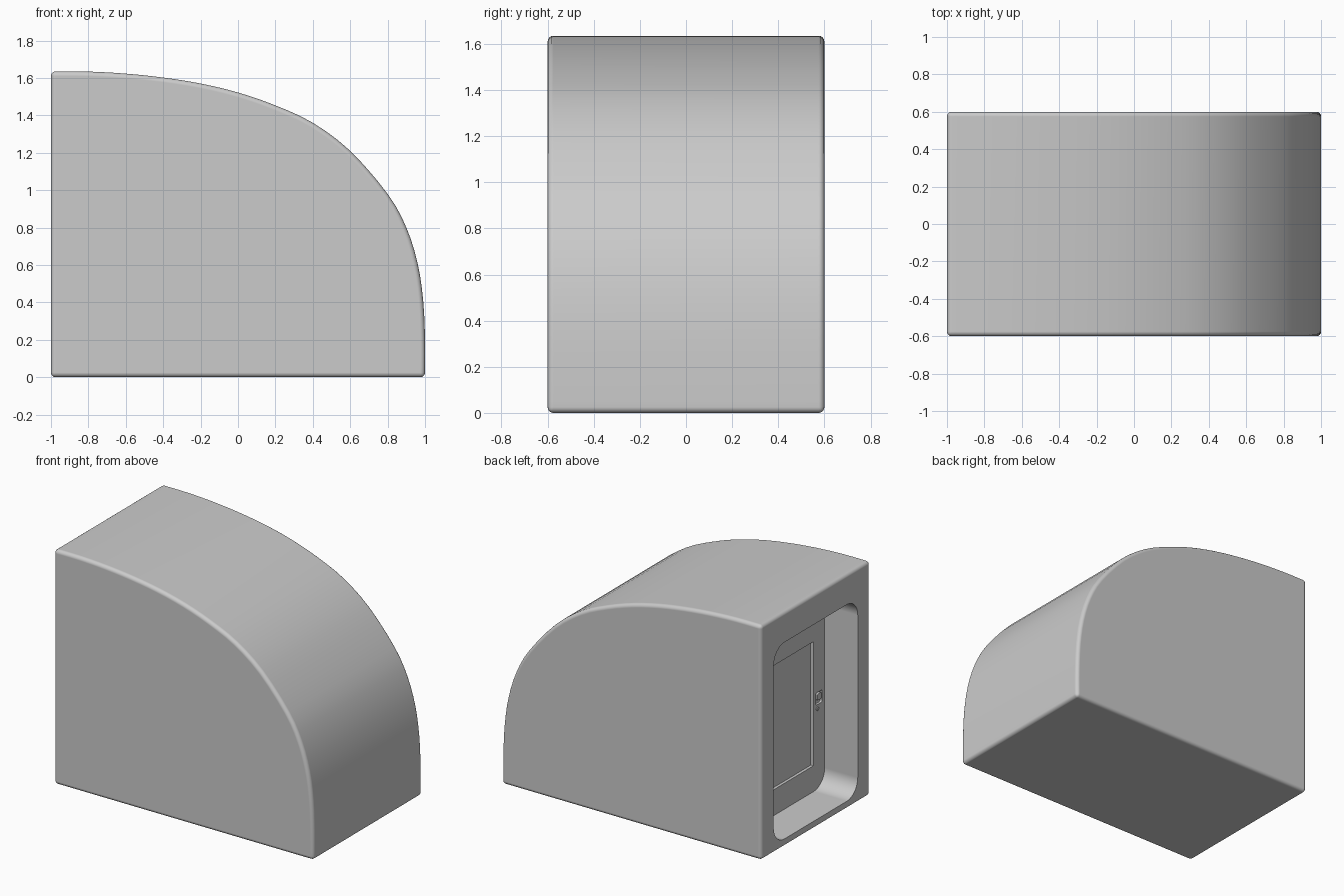
import bpy, bmesh, math
from mathutils import Vector

if "Cube" in bpy.data.objects:
    bpy.data.objects.remove(bpy.data.objects["Cube"])


def prism(name, loop, offset):
    """Solid made by sweeping a closed loop of points along an offset."""
    bm = bmesh.new()
    face = bm.faces.new([bm.verts.new(p) for p in loop])
    swept = bmesh.ops.extrude_face_region(bm, geom=[face])
    verts = [g for g in swept["geom"] if isinstance(g, bmesh.types.BMVert)]
    bmesh.ops.translate(bm, verts=verts, vec=offset)
    bmesh.ops.recalc_face_normals(bm, faces=bm.faces)
    mesh = bpy.data.meshes.new(name)
    bm.to_mesh(mesh)
    bm.free()
    obj = bpy.data.objects.new(name, mesh)
    bpy.context.collection.objects.link(obj)
    return obj


def rounded_block(name, x0, x1, y0, y1, z0, z1, r, steps=8):
    """Block along x with a rounded rectangular section in y and z."""
    loop = []
    for i, (cy, cz) in enumerate([(y1 - r, z1 - r), (y0 + r, z1 - r),
                                  (y0 + r, z0 + r), (y1 - r, z0 + r)]):
        for k in range(steps + 1):
            a = math.pi / 2 * (i + k / steps)
            loop.append((x0, cy + r * math.cos(a), cz + r * math.sin(a)))
    return prism(name, loop, (x1 - x0, 0, 0))


def apply_all(obj):
    bpy.ops.object.select_all(action='DESELECT')
    bpy.context.view_layer.objects.active = obj
    obj.select_set(True)
    for m in list(obj.modifiers):
        bpy.ops.object.modifier_apply(modifier=m.name)


def smooth(obj):
    apply_all(obj)
    bpy.ops.object.shade_smooth_by_angle(angle=math.radians(32))
    obj.modifiers.new("normals", 'WEIGHTED_NORMAL').keep_sharp = True


def cut(obj, cutter):
    cutter.hide_render = True
    m = obj.modifiers.new("cut", 'BOOLEAN')
    m.operation, m.solver, m.object = 'DIFFERENCE', 'EXACT', cutter
    apply_all(obj)
    bpy.data.objects.remove(cutter)


# Curved nose profile, smoothed through a few points
key = [Vector(p) for p in [
    (-1, 1.635), (-0.8, 1.634), (-0.6, 1.623), (-0.4, 1.602), (-0.2, 1.57),
    (0, 1.522), (0.2, 1.453), (0.4, 1.36), (0.6, 1.21), (0.8, 0.98),
    (0.9, 0.80), (0.96, 0.61), (0.99, 0.41), (1, 0.2), (1, 0)]]
profile = []
for i in range(len(key) - 1):
    p0, p1, p2 = key[max(i - 1, 0)], key[i], key[i + 1]
    p3 = key[min(i + 2, len(key) - 1)]
    for k in range(3):
        t = k / 3
        profile.append(0.5 * (2 * p1 + (p2 - p0) * t
                              + (2 * p0 - 5 * p1 + 4 * p2 - p3) * t * t
                              + (3 * p1 - p0 - 3 * p2 + p3) * t ** 3))
profile += [key[-1], Vector((-1, 0))]

# Main body with softened edges
body = prism("body_shell", [(p.x, -0.6, p.y) for p in profile], (0, 1.2, 0))
bevel = body.modifiers.new("bevel", 'BEVEL')
bevel.width, bevel.segments = 0.025, 4
bevel.limit_method, bevel.angle_limit = 'ANGLE', math.radians(40)

# Entrance recess, sunken door and handle pocket in the flat end
BACK = -0.745
cut(body, rounded_block("recess_cutter", -1.2, BACK, -0.463, 0.463, 0.055, 1.425, 0.12))
cut(body, rounded_block("door_cutter", BACK - 0.05, BACK + 0.02, -0.338, 0.338, 0.235, 1.10, 0.004, 2))
cut(body, rounded_block("pocket_cutter", BACK - 0.05, BACK + 0.015, -0.435, -0.365, 0.645, 0.73, 0.012, 4))
smooth(body)

# Latch inside the pocket and a small lock button under it
latch = rounded_block("door_latch", BACK - 0.004, BACK + 0.016, -0.422, -0.378, 0.675, 0.72, 0.008, 4)
lock = rounded_block("lock_button", BACK - 0.006, BACK + 0.004, -0.395, -0.369, 0.604, 0.63, 0.0128, 6)
for part in (latch, lock):
    smooth(part)
